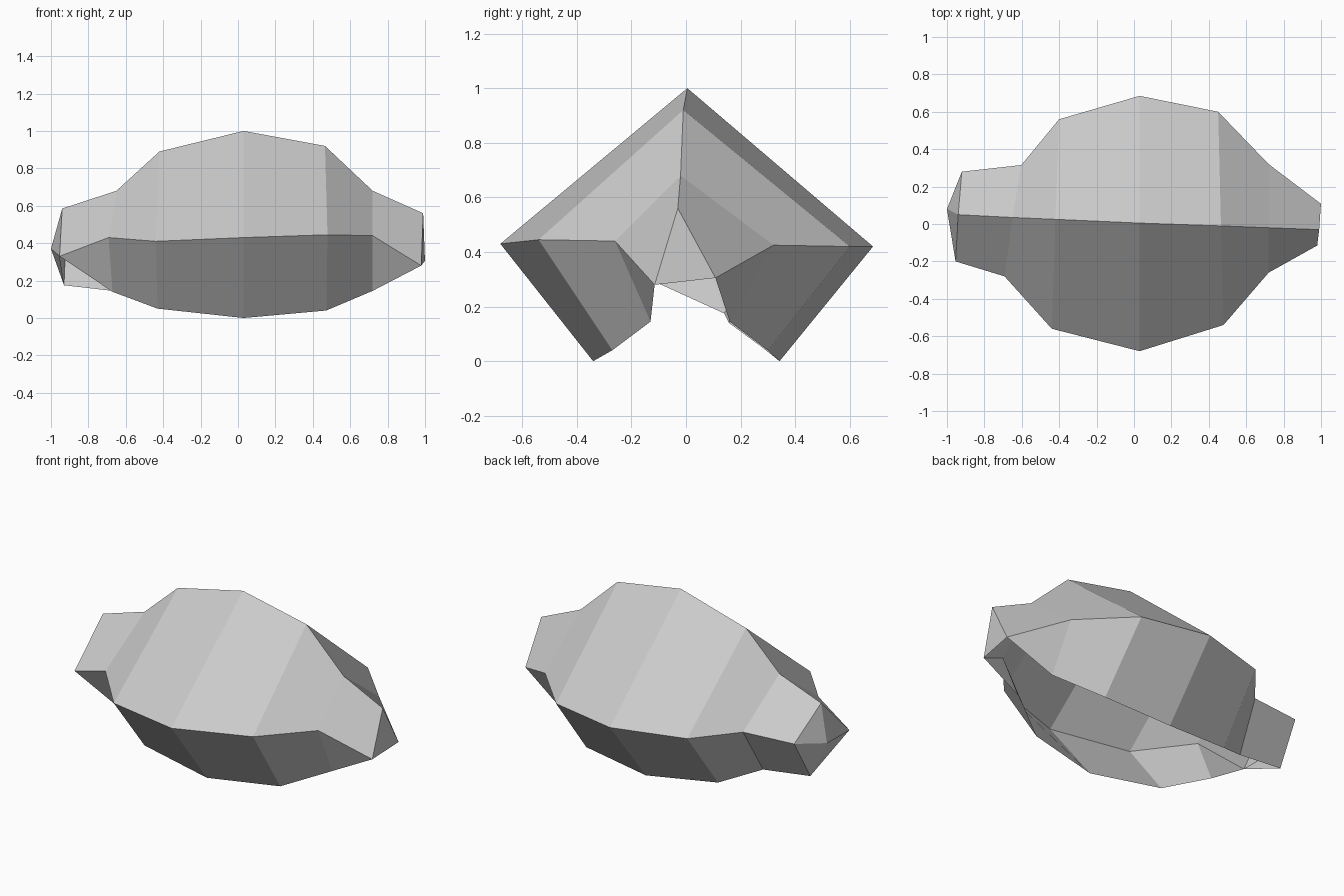
import bpy
import bmesh

default_cube = bpy.data.objects.get("Cube")
if default_cube:
    bpy.data.objects.remove(default_cube, do_unlink=True)

# Single stone-grey finish
stone_grey = bpy.data.materials.new("stone_grey")
stone_grey.use_nodes = True
grey_colour = (0.6, 0.6, 0.6, 1)
stone_grey.diffuse_color = grey_colour
stone_grey.node_tree.nodes["Principled BSDF"].inputs["Base Color"].default_value = grey_colour

# Ribs along the shell, each given as:
# x, skew, ridge y, ridge z, front width, back width, front eave z, back eave z, foot z
RIBS = [
    (-.94, .07, .05, .585, .2, .28, .33, .42, .175),
    (-.65, .15, .035, .68, .28, .315, .43, .42, .14),
    (-.42, .035, .025, .89, .56, .56, .41, .42, .05),
    (.03, 0, .005, 1, .68, .685, .43, .42, 0),
    (.465, -.025, -.01, .92, .54, .6, .445, .42, .04),
    (.72, 0, -.02, .68, .26, .32, .44, .425, .145),
    (.99, .09, -.03, .56, .115, .108, .28, .305, None),
]
FOOT_INSET = 0.5


def add_side(bm, rib, sign, width, eave_z, has_foot):
    """Make the eave and foot points on one side of a rib."""
    x, skew, foot_z = rib[0], rib[1], rib[-1]
    y = sign * width
    eave = bm.verts.new((x + skew * y, y, eave_z))
    if not has_foot:
        return eave, eave
    foot = bm.verts.new((x + skew * y * FOOT_INSET, y * FOOT_INSET, foot_z))
    return eave, foot


def add_face(bm, *corners):
    """Make a face, dropping corners that have merged."""
    unique = list(dict.fromkeys(corners))
    if len(unique) > 2:
        bm.faces.new(unique)


def build_shell():
    bm = bmesh.new()

    # Cross-section loops: front foot, front eave, ridge, back eave, back foot
    loops = []
    for index, rib in enumerate(RIBS):
        x, skew, ridge_y, ridge_z, front, back, front_z, back_z, foot_z = rib
        ridge = bm.verts.new((x, ridge_y, ridge_z))
        front_foot = foot_z is not None and index > 0
        back_foot = foot_z is not None
        f_eave, f_foot = add_side(bm, rib, -1, front, front_z, front_foot)
        b_eave, b_foot = add_side(bm, rib, 1, back, back_z, back_foot)
        loops.append((f_foot, f_eave, ridge, b_eave, b_foot))

    # Roof slopes and lower flaps, left open underneath
    for near, far in zip(loops, loops[1:]):
        for side in range(len(near) - 1):
            add_face(bm, near[side], near[side + 1], far[side + 1], far[side])

    # Pointed cap on the right end
    tip = bm.verts.new((-1, .08, .37))
    end = loops[0]
    for first, second in zip(end, end[1:] + end[:1]):
        add_face(bm, tip, first, second)

    # Flat triangular cap on the left end
    add_face(bm, *loops[-1])

    bmesh.ops.recalc_face_normals(bm, faces=bm.faces)
    mesh = bpy.data.meshes.new("rock_shell")
    bm.to_mesh(mesh)
    bm.free()
    mesh.materials.append(stone_grey)
    shell = bpy.data.objects.new("rock_shell", mesh)
    bpy.context.collection.objects.link(shell)
    return shell


build_shell()
